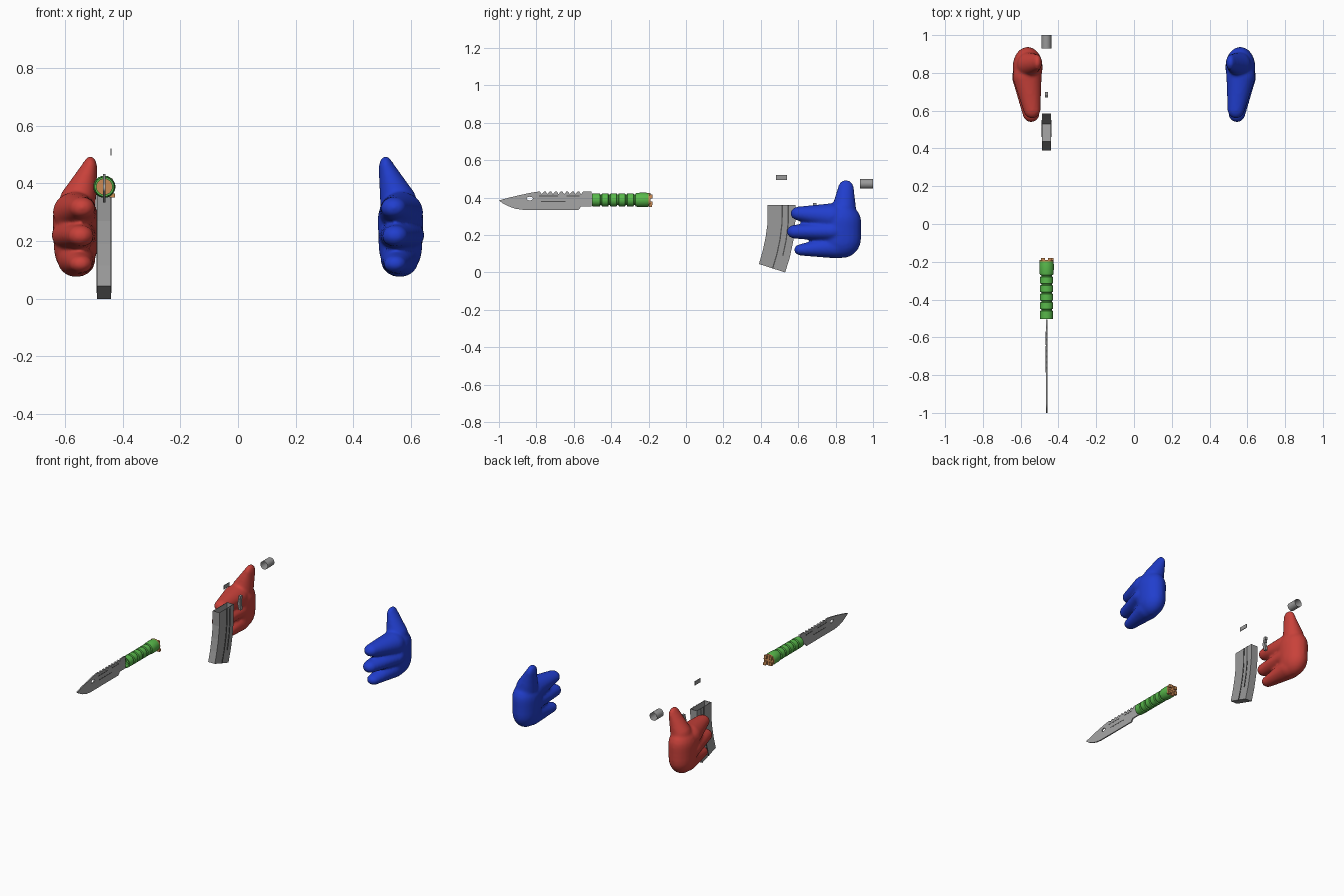
import bpy, bmesh, math
from mathutils import Vector, Matrix

if "Cube" in bpy.data.objects:
    bpy.data.objects.remove(bpy.data.objects["Cube"])


def material(name, *rgb):
    m = bpy.data.materials.new(name)
    m.use_nodes = True
    m.diffuse_color = (*rgb, 1)
    m.node_tree.nodes["Principled BSDF"].inputs["Base Color"].default_value = (*rgb, 1)
    return m


RED = material("red", .58, .053, .042)
BLUE = material("blue", .015, .048, .61)
GREEN = material("green", .098, .485, .07)
ORANGE = material("orange", .6, .26, .09)
STEEL = material("steel", .38, .38, .38)
GREY = material("grey", .32, .32, .32)
DARK = material("dark_grey", .08, .08, .08)


def finish(name, bm, mat, smooth=False):
    bmesh.ops.recalc_face_normals(bm, faces=bm.faces)
    me = bpy.data.meshes.new(name)
    bm.to_mesh(me)
    bm.free()
    me.materials.append(mat)
    ob = bpy.data.objects.new(name, me)
    bpy.context.collection.objects.link(ob)
    if smooth:
        bpy.ops.object.select_all(action='DESELECT')
        ob.select_set(True)
        bpy.context.view_layer.objects.active = ob
        bpy.ops.object.shade_smooth_by_angle(angle=math.radians(35))
    return ob


def add_box(bm, center, size):
    bmesh.ops.create_cube(bm, size=1, matrix=Matrix.LocRotScale(
        Vector(center), None, Vector(size)))


def lathe(name, profile, x, z, mat, n=24):
    """Turn (radius, y) points about an axis parallel to y; ends stay open."""
    bm = bmesh.new()
    rings = [[bm.verts.new((x + r * math.cos(math.tau * i / n), y,
                            z + r * math.sin(math.tau * i / n))) for i in range(n)]
             for r, y in profile]
    for a, b in zip(rings, rings[1:]):
        for i in range(n):
            bm.faces.new((a[i], a[i - 1], b[i - 1], b[i]))
    return finish(name, bm, mat, True)


# Hands: tapered chains of ellipsoids fused into one soft skin
LIMBS = [  # start, start radii, end, end radii
    ((.563, .83, .27), (.08, .108, .1), (.563, .835, .182), (.076, .102, .105)),   # palm
    ((.54, .608, .315), (.046, .05, .038), (.565, .78, .3), (.077, .08, .07)),     # upper finger
    ((.545, .588, .218), (.046, .05, .038), (.567, .78, .22), (.08, .08, .055)),   # middle finger
    ((.545, .622, .121), (.041, .045, .032), (.56, .8, .135), (.066, .09, .06)),   # lower finger
    ((.555, .845, .34), (.064, .065, .06), (.512, .855, .45), (.025, .043, .045)),  # thumb
]


def hand(name, side, mat):
    bm = bmesh.new()
    for a, ra, b, rb in LIMBS:
        for i in range(9):
            p = Vector(a).lerp(Vector(b), i / 8)
            r = Vector(ra).lerp(Vector(rb), i / 8)
            p.x *= side
            bmesh.ops.create_uvsphere(bm, u_segments=20, v_segments=12, radius=1,
                                      matrix=Matrix.LocRotScale(p, None, r))
    ob = finish(name, bm, mat)
    skin = ob.modifiers.new("skin", 'REMESH')
    skin.mode = 'VOXEL'
    skin.voxel_size = .008
    skin.use_smooth_shade = True
    soft = ob.modifiers.new("soften", 'SMOOTH')
    soft.factor = .5
    soft.iterations = 8


hand("left_hand", 1, BLUE)
hand("right_hand", -1, RED)

# Magazine: curved box lofted through front and back edge points (y, z)
X = -.464
STATIONS = [((.437, .36), (.585, .36)), ((.437, .27), (.584, .26)),
            ((.426, .19), (.573, .165)), ((.41, .115), (.555, .08)),
            ((.39, .045), (.53, 0))]


def loft(bm, stations, t0, t1, x0, x1, cap_top):
    rings = []
    for f, b in stations:
        f, b = Vector((0, *f)), Vector((0, *b))
        p, q = f.lerp(b, t0), f.lerp(b, t1)
        rings.append([bm.verts.new((x, v.y, v.z))
                      for x, v in ((x0, p), (x1, p), (x1, q), (x0, q))])
    for a, b in zip(rings, rings[1:]):
        for i in range(4):
            bm.faces.new((a[i - 1], a[i], b[i], b[i - 1]))
    bm.faces.new(rings[-1])
    if cap_top:
        bm.faces.new(rings[0])


bm = bmesh.new()
loft(bm, STATIONS, 0, 1, X - .024, X + .024, False)
magazine = finish("magazine", bm, GREY)
wall = magazine.modifiers.new("wall", 'SOLIDIFY')
wall.thickness = .004
wall.offset = -1

bm = bmesh.new()
for s in (-1, 1):
    for t, end in ((.5, 5), (.72, 4)):
        loft(bm, STATIONS[:end], t, t + .045, X + s * .0235, X + s * .0265, True)
finish("magazine_ribs", bm, DARK)

# Loose gun pieces: muzzle tube, ejection cover, trigger
lathe("muzzle_tube", [(.026, .93), (.026, 1)], X, .474, GREY)
bm = bmesh.new()
add_box(bm, (-.44, .51, .508), (.004, .06, .025))
finish("ejection_cover", bm, GREY)
bm = bmesh.new()
for i in range(5):
    add_box(bm, (X, .689 - .008 * math.sin(i * .8), .36 - i * .018), (.016, .02, .02))
finish("trigger", bm, GREY)

# Knife blade: flat outline with saw teeth and a see-through hole
KX, KZ = -.463, .388
outline = [(-1, .385), (-.95, .399), (-.9, .411), (-.83, .426), (-.79, .432)]
for i in range(8):
    y = -.78 + i * .03
    outline += [(y, .432), (y + .008, .418), (y + .02, .432)]
outline += [(-.505, .432), (-.505, .353), (-.56, .353), (-.575, .334),
            (-.865, .334), (-.91, .34), (-.95, .354), (-.98, .37)]
hole = [(-.835 + .017 * math.cos(a * math.tau / 12), .395 + .01 * math.sin(a * math.tau / 12))
        for a in range(12)]
cu = bpy.data.curves.new("blade_outline", 'CURVE')
cu.dimensions = '2D'
cu.fill_mode = 'BOTH'
cu.extrude = .004
for pts in (outline, hole):
    sp = cu.splines.new('POLY')
    sp.points.add(len(pts) - 1)
    for p, (y, z) in zip(sp.points, pts):
        p.co = (y, z, 0, 1)
    sp.use_cyclic_u = True
blade = bpy.data.objects.new("blade", cu)
blade.location.x = KX
blade.rotation_euler = (math.pi / 2, 0, math.pi / 2)
cu.materials.append(STEEL)
bpy.context.collection.objects.link(blade)

bm = bmesh.new()
for y, z, length in ((-.735, .408, .1), (-.71, .38, .13), (-.605, .408, .07)):
    add_box(bm, (KX, y, z), (.0095, length, .005))
finish("blade_slots", bm, DARK)

# Knife handle: grooved grip and flared pommel
grip = [(.027, -.503), (.034, -.503)]
for i in range(5):
    y = -.455 + i * .045
    grip += [(.035, y - .006), (.028, y - .003), (.028, y + .003), (.035, y + .006)]
grip += [(.038, -.255), (.0385, -.215), (.035, -.193)]
lathe("knife_handle", grip, KX, KZ, GREEN)

# End cap with prongs and a side tab
lathe("end_cap", [(.036, -.203), (.036, -.19), (.001, -.19)], KX, KZ, ORANGE)
bm = bmesh.new()
for i in range(4):
    a = math.pi / 4 + i * math.pi / 2
    add_box(bm, (KX + .026 * math.cos(a), -.187, KZ + .026 * math.sin(a)), (.02, .014, .02))
add_box(bm, (KX + .027, -.19, KZ - .03), (.018, .018, .014))
finish("end_cap_prongs", bm, ORANGE)
